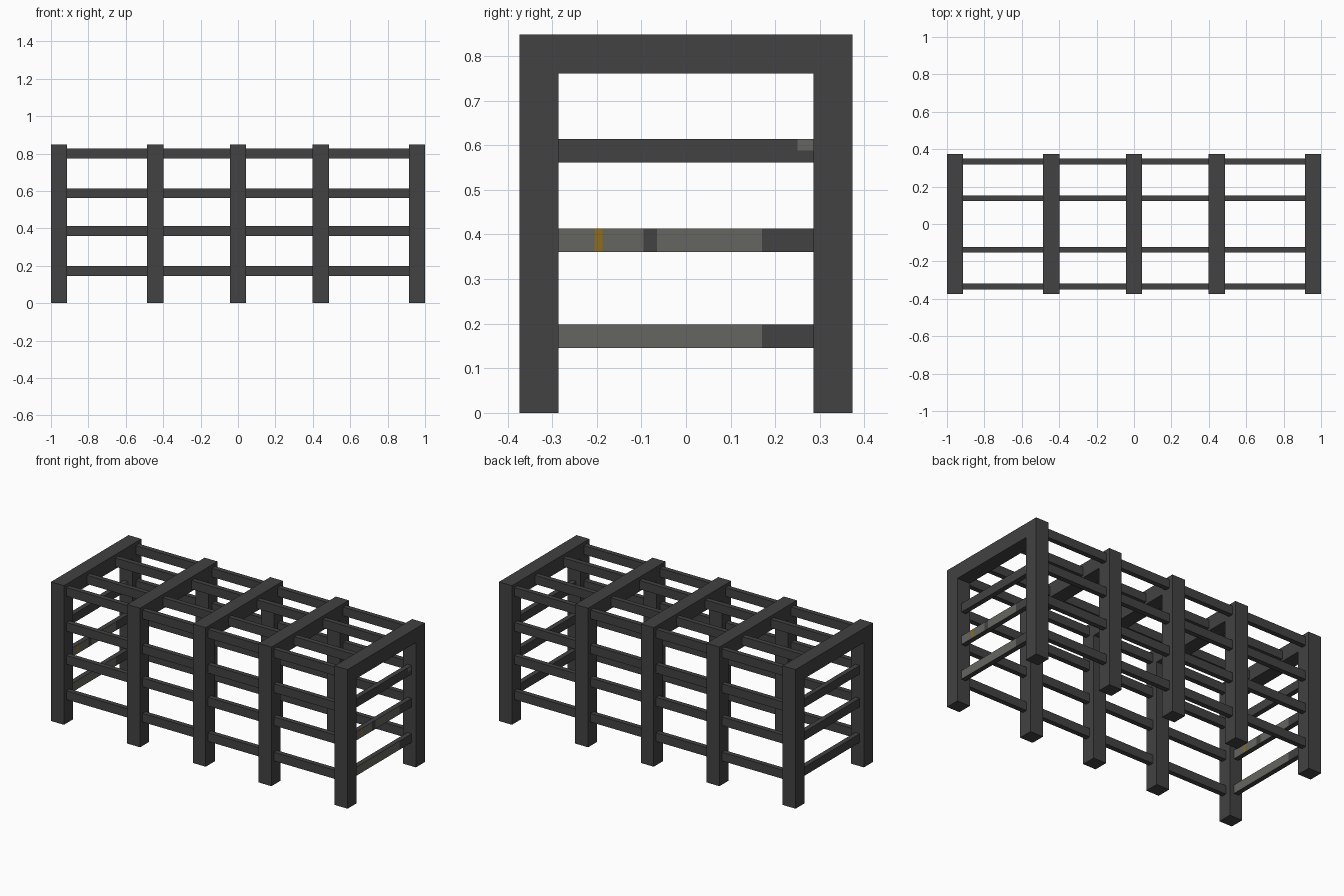
import bpy, bmesh
from mathutils import Vector

if "Cube" in bpy.data.objects:
    bpy.data.objects.remove(bpy.data.objects["Cube"])


def material(name, rgb):
    m = bpy.data.materials.new(name)
    m.diffuse_color = (*rgb, 1)
    m.use_nodes = True
    m.node_tree.nodes["Principled BSDF"].inputs["Base Color"].default_value = m.diffuse_color
    return m


DARK = material("dark_metal", (0.054, 0.054, 0.054))
GREY = material("worn_grey", (0.13, 0.13, 0.115))
GOLD = material("ochre", (0.27, 0.15, 0.012))

HALF_Y, TOP, BEAM = 0.373, 0.848, 0.087    # frame size and beam width
RAIL_H, RAIL_T = 0.053, 0.03               # rail height and thickness
LEVELS = (0.1715, 0.387, 0.588, 0.801)     # rail heights
END_X = 1 - BEAM / 2


def finish(name, bm, mats=(DARK,)):
    bmesh.ops.recalc_face_normals(bm, faces=bm.faces[:])
    me = bpy.data.meshes.new(name)
    bm.to_mesh(me)
    bm.free()
    for m in mats:
        me.materials.append(m)
    ob = bpy.data.objects.new(name, me)
    bpy.context.collection.objects.link(ob)
    return ob


def box_mesh(center, size):
    bm = bmesh.new()
    bmesh.ops.create_cube(bm, size=1)
    for v in bm.verts:
        v.co = Vector(a * b + c for a, b, c in zip(v.co, size, center))
    return bm


def frame(x):
    """Upside-down U: two posts and a top beam in one extruded profile."""
    i, t = HALF_Y - BEAM, TOP - BEAM
    outline = [(-HALF_Y, 0), (-HALF_Y, TOP), (HALF_Y, TOP), (HALF_Y, 0),
               (i, 0), (i, t), (-i, t), (-i, 0)]
    bm = bmesh.new()
    face = bm.faces.new([bm.verts.new((x - BEAM / 2, y, z)) for y, z in outline])
    ext = bmesh.ops.extrude_face_region(bm, geom=[face], use_keep_orig=True)
    moved = [g for g in ext["geom"] if isinstance(g, bmesh.types.BMVert)]
    bmesh.ops.translate(bm, verts=moved, vec=(BEAM, 0, 0))
    finish("arch_frame", bm)


# Five arch frames
frame_x = (-END_X, -0.443, 0, 0.443, END_X)
for x in frame_x:
    frame(x)

# Long side rails and roof rails, one piece per bay
for a, b in zip(frame_x, frame_x[1:]):
    x0, x1 = a + BEAM / 2 - 0.005, b - BEAM / 2 + 0.005
    for s in (-1, 1):
        for z in LEVELS:
            finish("side_rail", box_mesh(((x0 + x1) / 2, s * 0.334, z),
                                         (x1 - x0, RAIL_T, RAIL_H)))
        finish("roof_rail", box_mesh(((x0 + x1) / 2, s * 0.138, LEVELS[3]),
                                     (x1 - x0, RAIL_T, RAIL_H)))


# Worn patches on the end rails: colour index by level and position
def patch(level, y, z):
    if level == 2:
        return 1 if y > 0.25 and z > LEVELS[2] else 0
    if y > 0.17:
        return 0
    if level == 1:
        if -0.205 < y < -0.187:
            return 2
        if -0.095 < y < -0.065:
            return 0
    return 1


CUTS = {0: (0.17,), 1: (-0.205, -0.187, -0.095, -0.065, 0.17), 2: (0.25,)}

# End rails
for x in (-END_X, END_X):
    for level in range(3):
        z = LEVELS[level]
        bm = box_mesh((x, 0, z), (RAIL_T, 0.582, RAIL_H))
        planes = [((0, y, 0), (0, 1, 0)) for y in CUTS[level]]
        if level == 2:
            planes.append(((0, 0, z), (0, 0, 1)))
        for co, no in planes:
            bmesh.ops.bisect_plane(bm, geom=bm.verts[:] + bm.edges[:] + bm.faces[:],
                                   plane_co=co, plane_no=no)
        bmesh.ops.recalc_face_normals(bm, faces=bm.faces[:])
        for f in bm.faces:
            if f.normal.x > 0.9:
                c = f.calc_center_median()
                f.material_index = patch(level, c.y, c.z)
        finish("end_rail", bm, (DARK, GREY, GOLD))
